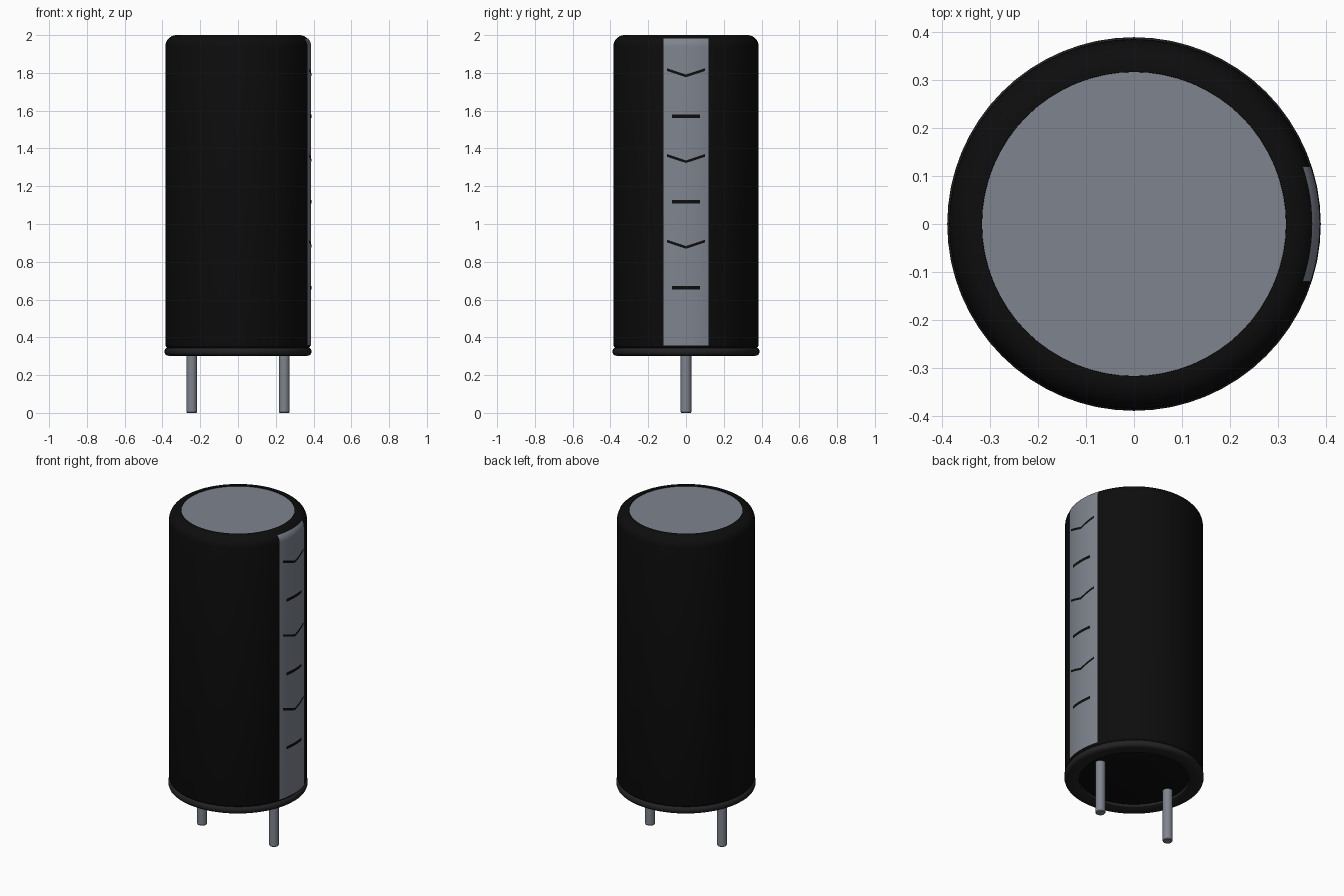
import bpy, bmesh, math

cube = bpy.data.objects.get("Cube")
if cube:
    bpy.data.objects.remove(cube, do_unlink=True)


def material(name, rgb, rough=0.5):
    m = bpy.data.materials.new(name)
    m.use_nodes = True
    m.diffuse_color = (*rgb, 1)
    bsdf = m.node_tree.nodes["Principled BSDF"]
    bsdf.inputs["Base Color"].default_value = (*rgb, 1)
    bsdf.inputs["Roughness"].default_value = rough
    return m


BLACK = material("sleeve black", (0.004, 0.004, 0.004))
CHARCOAL = material("rim charcoal", (0.016, 0.016, 0.018))
GREY = material("metal grey", (0.21, 0.23, 0.27))


def finish(name, bm, mat, angle=35):
    mesh = bpy.data.meshes.new(name)
    bm.to_mesh(mesh)
    bm.free()
    obj = bpy.data.objects.new(name, mesh)
    bpy.context.collection.objects.link(obj)
    mesh.materials.append(mat)
    bpy.ops.object.select_all(action='DESELECT')
    obj.select_set(True)
    bpy.context.view_layer.objects.active = obj
    bpy.ops.object.shade_smooth_by_angle(angle=math.radians(angle))
    return obj


def lathe(name, profile, mat, steps=64, x=0):
    """Spin an (r, z) profile, listed from the bottom up the outside, round z."""
    bm = bmesh.new()
    rings = []
    for r, z in profile:
        if r == 0:
            rings.append([bm.verts.new((x, 0, z))] * steps)
        else:
            rings.append([bm.verts.new((x + r * math.cos(2 * math.pi * i / steps),
                                        r * math.sin(2 * math.pi * i / steps), z))
                          for i in range(steps)])
    for a, b in zip(rings, rings[1:]):
        for i in range(steps):
            j = (i + 1) % steps
            bm.faces.new(dict.fromkeys((a[i], a[j], b[j], b[i])))
    return finish(name, bm, mat)


def wrapped_plate(name, rows, half_width, mat, steps=12, slope=0):
    """Thin sheet bent round the +x side; slope raises its ends into a V."""
    bm = bmesh.new()
    grid = []
    for r, z in rows:
        ys = [half_width * (2 * i / steps - 1) for i in range(steps + 1)]
        grid.append([bm.verts.new((math.sqrt(r * r - y * y), y, z + slope * abs(y)))
                     for y in ys])
    for a, b in zip(grid, grid[1:]):
        for i in range(steps):
            bm.faces.new((a[i], a[i + 1], b[i + 1], b[i]))
    return finish(name, bm, mat)


def fillet(radius, start, end, n):
    """Arc of the rounded top shoulder, angles in degrees."""
    pts = []
    for i in range(n + 1):
        t = math.radians(start + (end - start) * i / n)
        pts.append((0.325 + radius * math.cos(t), 1.94 + radius * math.sin(t)))
    return pts


# Sleeve with a recessed floor, rounded shoulder and small lip at the top
lathe("sleeve", [(0, 0.324), (0.34, 0.324), (0.372, 0.342), (0.381, 0.35), (0.385, 0.36)]
      + fillet(0.06, 0, 90, 10) + [(0.317, 2.0), (0.316, 1.99)], BLACK)

# Rolled rim round the base
lathe("base_rim", [(0.307, 0.327), (0.307, 0.306), (0.313, 0.302), (0.365, 0.302),
                   (0.378, 0.305), (0.386, 0.311), (0.389, 0.32), (0.389, 0.329),
                   (0.386, 0.338), (0.379, 0.344), (0.368, 0.346)], CHARCOAL)

# Metal top
lathe("top_disc", [(0.317, 1.996), (0, 1.996)], GREY)

# Two pins
for side, x in (("right", -0.245), ("left", 0.245)):
    lathe(side + "_pin", [(0, 0), (0.025, 0), (0.028, 0.004), (0.028, 0.33), (0, 0.33)],
          GREY, 24, x)

# Polarity stripe, running up over the shoulder
wrapped_plate("stripe", [(0.3872, 0.357)] + fillet(0.0622, 0, 42, 6), 0.12, GREY)

# Chevrons and dashes on the stripe
R = 0.3885
for i in range(3):
    z = 1.784 - 0.454 * i
    wrapped_plate(f"chevron_{i + 1}", [(R, z - 0.007), (R, z + 0.007)], 0.1, BLACK, slope=0.33)
    z = 1.571 - 0.454 * i
    wrapped_plate(f"dash_{i + 1}", [(R, z - 0.009), (R, z + 0.009)], 0.074, BLACK)
